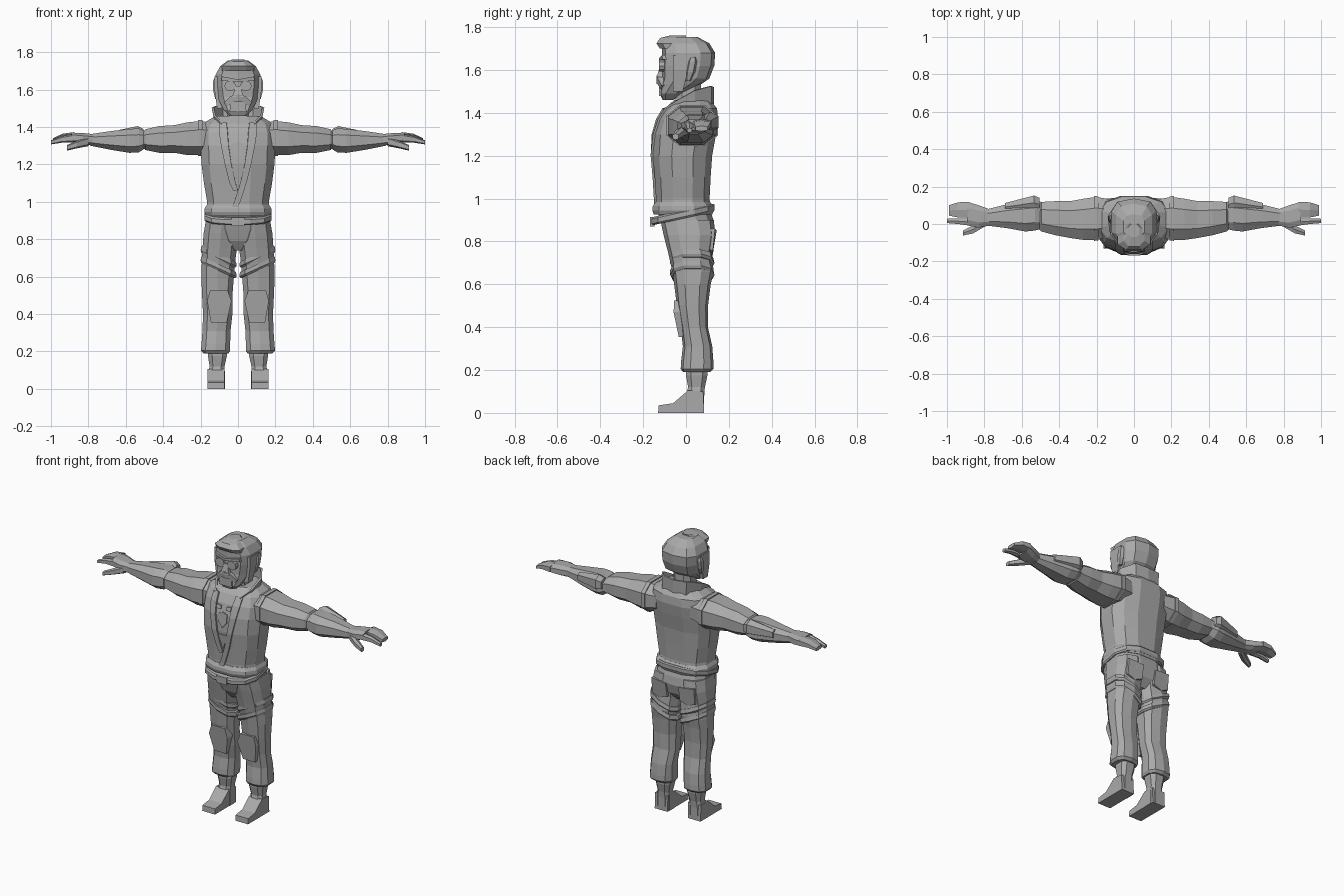
import bpy, bmesh, math

grey = bpy.data.materials.new("plain_grey")
grey.diffuse_color = (0.4, 0.4, 0.4, 1)


def make(name, verts, faces, mirror=False, thick=0):
    me = bpy.data.meshes.new(name)
    me.from_pydata(verts, [], faces)
    bm = bmesh.new()
    bm.from_mesh(me)
    bmesh.ops.recalc_face_normals(bm, faces=bm.faces)
    bm.to_mesh(me)
    bm.free()
    me.materials.append(grey)
    ob = bpy.data.objects.new(name, me)
    bpy.context.collection.objects.link(ob)
    if thick:
        m = ob.modifiers.new("thickness", 'SOLIDIFY')
        m.thickness, m.offset = thick, 0
    if mirror:
        m = ob.modifiers.new("mirror", 'MIRROR')
        m.use_mirror_merge = False
    return ob


def ring(n, p):
    """Rounded-box outline inside -1..1."""
    pts = []
    for i in range(n):
        a = 2 * math.pi * (i + 0.5) / n
        c, s = math.cos(a), math.sin(a)
        pts.append([math.copysign(abs(v) ** (2 / p), v) for v in (c, s)])
    k = max(abs(q[0]) for q in pts)
    return [(u / k, v / k) for u, v in pts]


def loft(name, rows, axis='z', n=10, p=2.6, mirror=False, tilt=(0, 0)):
    """Rows are (position, low u, high u, low v, high v) across the axis."""
    verts, faces = [], []
    for t, u0, u1, v0, v1 in rows:
        for u, v in ring(n, p):
            a, b = (u0 + u1) / 2 + u * (u1 - u0) / 2, (v0 + v1) / 2 + v * (v1 - v0) / 2
            x, y, z = (a, b, t) if axis == 'z' else (t, a, b)
            verts.append((x, y, z + tilt[0] * x + tilt[1] * y))
    for r in range(len(rows) - 1):
        for i in range(n):
            j = (i + 1) % n
            faces.append((r * n + i, r * n + j, r * n + n + j, r * n + n + i))
    last = (len(rows) - 1) * n
    faces += [tuple(range(n)), tuple(range(last, last + n))]
    return make(name, verts, faces, mirror)


def sym(rows):
    return [(z, -w, w, a, b) for z, w, a, b in rows]


def strip(name, low, high, mirror=True, thick=0.012):
    n = len(low)
    return make(name, low + high, [(i, i + 1, n + i + 1, n + i) for i in range(n - 1)], mirror, thick)


def prism(name, outline, y0, y1, mirror=False):
    """Outline in x and z, extruded from y0 to y1; y0 may vary by point."""
    n = len(outline)
    ys = y0 if isinstance(y0, list) else [y0] * n
    verts = [(x, y, z) for (x, z), y in zip(outline, ys)]
    verts += [(x, y + y1, z) for (x, z), y in zip(outline, ys)]
    faces = [tuple(range(n)), tuple(range(n, 2 * n))]
    faces += [(i, (i + 1) % n, n + (i + 1) % n, n + i) for i in range(n)]
    return make(name, verts, faces, mirror)


# jacket body, hem and belt
JACKET = [(0.95, .17, -.14, .115), (1.0, .165, -.14, .11), (1.1, .182, -.146, .115),
          (1.2, .195, -.155, .122), (1.3, .2, -.15, .14), (1.37, .2, -.13, .15),
          (1.42, .185, -.1, .145), (1.46, .12, -.055, .115)]
loft("jacket", sym(JACKET), n=12)
loft("jacket_hem", sym([(.925, .172, -.15, .122), (.945, .18, -.157, .13), (.965, .178, -.155, .128),
                        (.985, .166, -.142, .112)]), n=12)
loft("belt", sym([(.91, .174, -.155, .128), (.918, .18, -.162, .134), (.94, .18, -.162, .134),
                  (.948, .172, -.155, .128)]), n=12, tilt=(0, .22))


def front_y(x, z):
    for a, b in zip(JACKET, JACKET[1:]):
        if z <= b[0]:
            t = (z - a[0]) / (b[0] - a[0])
            w, f, k = (a[i] + t * (b[i] - a[i]) for i in (1, 2, 3))
            break
    pts = sorted((u * w, v) for u, v in ring(12, 2.6) if v < 0)
    for (xa, va), (xb, vb) in zip(pts, pts[1:]):
        if xa <= x <= xb:
            v = va + (vb - va) * (x - xa) / (xb - xa)
            return (f + k) / 2 + v * (k - f) / 2
    return f


def on_chest(pts, lift=0.004):
    return [(x, front_y(x, z) - lift, z) for x, z in pts]


# lapels, front opening and shirt details
strip("lapel", on_chest([(.06, 1.42), (.055, 1.37), (.05, 1.3), (.035, 1.2), (.012, 1.1), (0, 1.06)]),
      on_chest([(.1, 1.42), (.1, 1.37), (.09, 1.3), (.07, 1.2), (.045, 1.1), (.025, 1.06)]))
strip("front_flap", on_chest([(.012, 1.1), (-.02, 1.0), (-.04, .96)]),
      on_chest([(.045, 1.1), (.012, 1.0), (-.005, .96)]), False)
prism("shirt_point", [(-.035, 1.18), (.035, 1.18), (0, 1.09)], [-.158, -.158, -.15], .02)
shield = [(-.03, 1.31), (0, 1.32), (.03, 1.31), (.028, 1.26), (0, 1.225), (-.028, 1.26)]
prism("chest_badge", shield, [front_y(x, z) - .007 for x, z in shield], .02)
clasp = [(.02, 1.355), (.05, 1.36), (.05, 1.335), (.02, 1.335)]
prism("collar_clasp", clasp, [front_y(x, z) - .008 for x, z in clasp], .02, True)
prism("belt_buckle", [(-.035, .87), (.035, .87), (.035, .915), (-.035, .915)], -.168, .02)

# standing collar
strip("collar", [(0, .125, 1.42), (.08, .115, 1.42), (.12, .04, 1.43), (.115, -.04, 1.42), (.085, -.1, 1.38)],
      [(0, .125, 1.52), (.085, .115, 1.525), (.135, .04, 1.505), (.125, -.04, 1.46), (.085, -.105, 1.42)])

# head, neck, hair and face mask
loft("neck", sym([(1.38, .075, -.07, .08), (1.45, .06, -.05, .07), (1.56, .06, -.04, .07)]), n=8)
loft("head", sym([(1.46, .045, -.108, -.06), (1.49, .075, -.122, -.02), (1.535, .098, -.116, .07),
                  (1.56, .108, -.11, .105), (1.62, .118, -.11, .128), (1.68, .12, -.108, .132),
                  (1.725, .095, -.11, .105), (1.755, .055, -.075, .05)]), n=10, p=3)
loft("hair_tuft", sym([(1.7, .085, -.122, -.03), (1.725, .088, -.138, -.02), (1.75, .055, -.12, .0),
                       (1.762, .03, -.07, .0)]), n=8)
loft("side_hair", [(1.5, .085, .112, -.06, -.015), (1.6, .1, .126, -.06, .01), (1.67, .1, .126, -.06, .03)],
     n=4, mirror=True)
loft("ear", [(1.55, .1, .122, .0, .02), (1.59, .1, .132, .0, .04), (1.64, .1, .135, .01, .05),
             (1.66, .1, .128, .02, .045)], n=6, mirror=True)
prism("brow", [(0, 1.655), (.085, 1.67), (.09, 1.65), (0, 1.64)], [-.126, -.112, -.11, -.126], .03, True)
prism("goggle", [(.042 + .031 * math.cos(i * math.pi / 5), 1.62 + .028 * math.sin(i * math.pi / 5))
                 for i in range(10)], -.126, .03, True)
prism("mask_nose", [(-.012, 1.62), (.012, 1.62), (.03, 1.56), (-.03, 1.56)],
      [-.122, -.122, -.138, -.138], .04)
prism("mask_cheek", [(0, 1.575), (.04, 1.565), (.075, 1.53), (.055, 1.51), (.025, 1.535), (0, 1.535)],
      [-.138, -.134, -.115, -.117, -.134, -.138], .035, True)
prism("mask_chin", [(-.04, 1.535), (.04, 1.535), (.045, 1.48), (-.045, 1.48)], -.126, .04)

# sleeves and forearms
loft("upper_arm", [(.12, -.07, .13, 1.27, 1.42), (.2, -.085, .145, 1.25, 1.432), (.27, -.085, .135, 1.25, 1.425),
                   (.34, -.075, .122, 1.262, 1.41), (.42, -.06, .122, 1.262, 1.405), (.495, -.04, .118, 1.277, 1.388),
                   (.505, -.03, .1, 1.29, 1.375)], 'x', 8, 2.4, True)
loft("shoulder_seam", [(.19, -.088, .148, 1.247, 1.437), (.215, -.09, .149, 1.245, 1.437)], 'x', 8, 2.4, True)
loft("forearm", [(.49, -.025, .115, 1.29, 1.375), (.53, -.035, .13, 1.265, 1.392), (.58, -.04, .125, 1.262, 1.39),
                 (.68, -.022, .105, 1.278, 1.378), (.79, -.008, .078, 1.3, 1.362)], 'x', 8, 2.4, True)
loft("elbow_plate", [(.505, .07, .14, 1.32, 1.385), (.535, .075, .152, 1.315, 1.4), (.69, .07, .112, 1.32, 1.37)],
     'x', 6, 2.6, True)

# hands
loft("palm", [(.77, -.008, .078, 1.302, 1.362), (.83, -.02, .1, 1.305, 1.368), (.89, -.008, .118, 1.32, 1.37)],
     'x', 8, 2.8, True)
loft("rear_fingers", [(.88, .035, .118, 1.323, 1.37), (.94, .035, .116, 1.328, 1.362), (.99, .045, .1, 1.315, 1.338)],
     'x', 6, 3, True)
loft("front_finger", [(.87, -.01, .03, 1.32, 1.362), (.94, .0, .03, 1.318, 1.35), (1.0, .005, .028, 1.308, 1.328)],
     'x', 6, 3, True)
loft("thumb", [(.8, -.015, .03, 1.3, 1.345), (.86, -.05, -.008, 1.288, 1.325), (.915, -.062, -.035, 1.275, 1.302)],
     'x', 6, 3, True)

# trousers
loft("hips", sym([(.74, .035, -.05, .08), (.79, .12, -.085, .12), (.85, .17, -.105, .135),
                  (.9, .168, -.12, .128), (.94, .165, -.135, .115)]), n=12)
LEG = [(.19, .05, .185, -.01, .11), (.205, .042, .198, -.022, .125), (.24, .042, .195, -.02, .125),
       (.31, .04, .19, -.012, .12), (.4, .03, .187, -.022, .1), (.5, .03, .192, -.04, .1),
       (.6, .022, .196, -.052, .112), (.66, .018, .194, -.06, .125), (.75, .006, .19, -.08, .118),
       (.83, .0, .184, -.1, .132), (.9, .0, .172, -.115, .125)]
loft("trouser_leg", LEG, n=10, mirror=True)
for k, z in enumerate((.585, .64)):
    loft(f"thigh_fold_{k + 1}", [(z, .016, .196, -.06, .12), (z + .012, .008, .2, -.07, .129),
                                 (z + .035, .01, .196, -.07, .124)], n=10, mirror=True, tilt=(.45, 0))
prism("knee_pad", [(.055, .525), (.15, .525), (.165, .47), (.145, .355), (.06, .355), (.035, .47)],
      [-.055, -.055, -.058, -.034, -.034, -.058], .06, True)
prism("back_pocket", [(.045, .85), (.15, .86), (.15, .76), (.1, .74), (.045, .76)],
      [.125, .118, .108, .108, .11], .018, True)

# boots
loft("boot_shaft", [(.0, .07, .16, .0, .085), (.08, .07, .16, .0, .085), (.12, .072, .152, .01, .088),
                    (.175, .06, .16, .0, .1), (.2, .06, .16, .0, .1)], n=8, p=3, mirror=True)
side = [(.085, 0), (-.13, 0), (-.128, .035), (-.06, .045), (.01, .105), (.08, .1)]
make("boot_foot", [(x, y, z) for x in (.072, .162) for y, z in side],
     [tuple(range(6)), tuple(range(6, 12))] + [(i, (i + 1) % 6, 6 + (i + 1) % 6, 6 + i) for i in range(6)], True)
